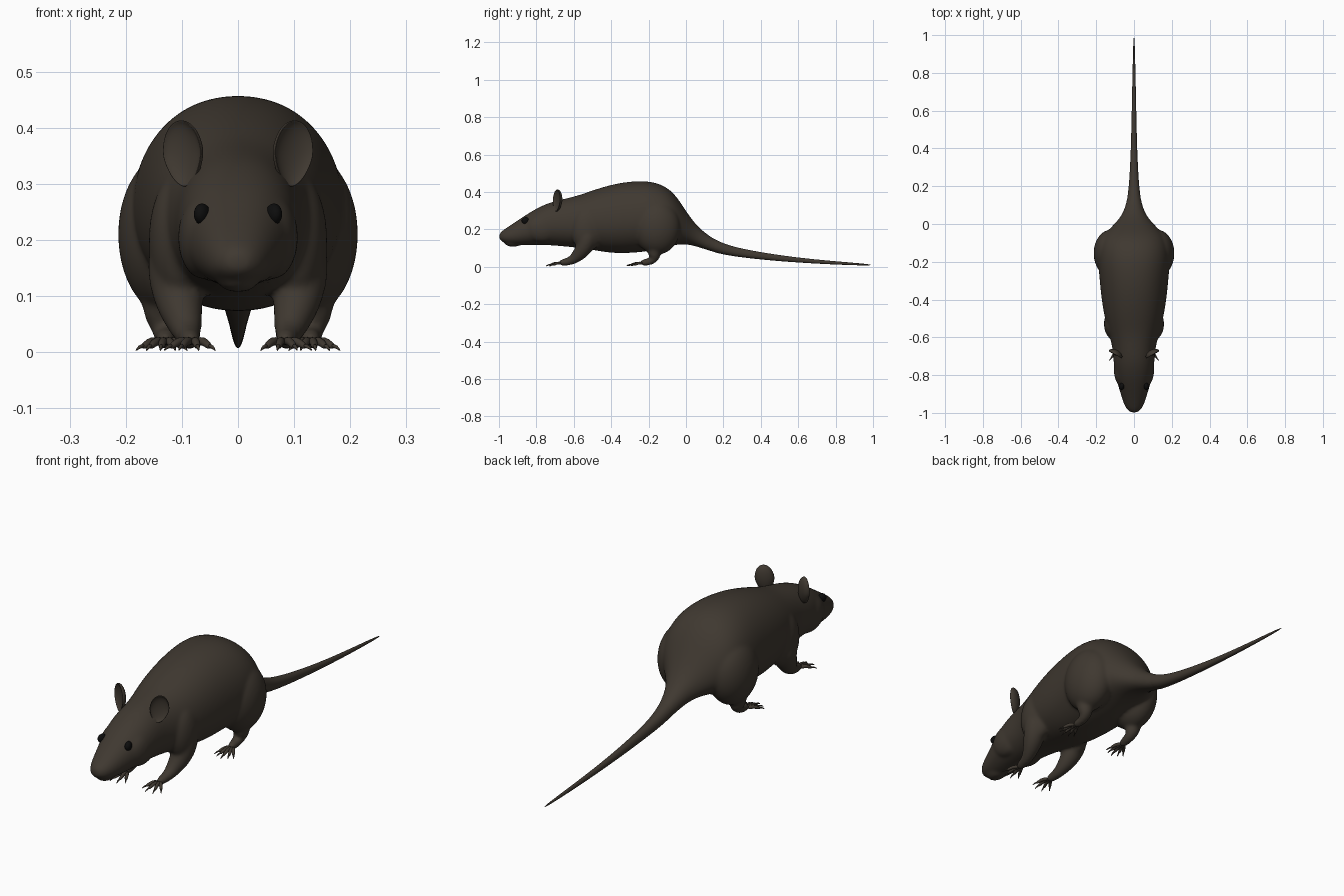
import bpy, bmesh, math
from mathutils import Vector, Matrix

cube = bpy.data.objects.get("Cube")
if cube:
    bpy.data.objects.remove(cube, do_unlink=True)


def material(name, rgb, rough):
    m = bpy.data.materials.new(name)
    m.use_nodes = True
    m.diffuse_color = (*rgb, 1)
    node = m.node_tree.nodes["Principled BSDF"]
    node.inputs["Base Color"].default_value = (*rgb, 1)
    node.inputs["Roughness"].default_value = rough
    return m


FUR = material("dark brown fur", (0.05, 0.04, 0.03), 0.8)
EYE = material("black eye", (0.004, 0.004, 0.004), 0.4)


def finish(name, bm, mat=FUR, levels=0):
    bmesh.ops.recalc_face_normals(bm, faces=bm.faces)
    for f in bm.faces:
        f.smooth = True
    me = bpy.data.meshes.new(name)
    bm.to_mesh(me)
    bm.free()
    me.materials.append(mat)
    ob = bpy.data.objects.new(name, me)
    bpy.context.collection.objects.link(ob)
    if levels:
        ob.modifiers.new("Subdivision", 'SUBSURF').levels = levels
        ob.modifiers[-1].render_levels = levels
    return ob


def loft(name, rings, levels=2):
    """Skin a list of equal point rings and cap both ends."""
    bm = bmesh.new()
    loops = [[bm.verts.new(p) for p in ring] for ring in rings]
    n = len(loops[0])
    for a, b in zip(loops, loops[1:]):
        for i in range(n):
            j = (i + 1) % n
            bm.faces.new((a[i], a[j], b[j], b[i]))
    bm.faces.new(loops[0])
    bm.faces.new(loops[-1])
    return finish(name, bm, levels=levels)


def tube(name, points, radii, sides=10, levels=2):
    pts = [Vector(p) for p in points]
    rings = []
    for i, (p, r) in enumerate(zip(pts, radii)):
        d = pts[min(i + 1, len(pts) - 1)] - pts[max(i - 1, 0)]
        q = d.to_track_quat('Z', 'Y')
        rings.append([p + q @ Vector((r * math.cos(t), r * math.sin(t), 0))
                      for t in (math.tau * k / sides for k in range(sides))])
    return loft(name, rings, levels)


def ball(name, centre, size, mat=FUR, rot=(0, 0, 0)):
    bm = bmesh.new()
    bmesh.ops.create_uvsphere(bm, u_segments=32, v_segments=20, radius=1)
    ob = finish(name, bm, mat)
    ob.location, ob.scale, ob.rotation_euler = centre, size, rot
    return ob


# Body stations from nose to tail tip: y, bottom, top, half width
STATIONS = [
    (-1, .145, .178, .018), (-.98, .13, .195, .042), (-.94, .116, .222, .06),
    (-.88, .114, .262, .077), (-.82, .116, .302, .097), (-.74, .115, .343, .11),
    (-.66, .108, .363, .113), (-.58, .1, .381, .135), (-.5, .088, .411, .157),
    (-.4, .07, .442, .174), (-.3, .07, .46, .184), (-.2, .08, .462, .193),
    (-.12, .1, .44, .187), (-.06, .115, .392, .165), (-.01, .12, .315, .115),
    (.04, .113, .24, .068), (.1, .093, .181, .043), (.18, .068, .13, .029),
    (.28, .052, .1, .022), (.42, .036, .074, .016), (.6, .022, .048, .012),
    (.8, .011, .029, .008), (1, .005, .013, .003),
]


def section(y, low, high, half, sides=20):
    """Rounded slice whose widest point lies a little below its middle."""
    mid = low + (high - low) * .46
    ring = []
    for k in range(sides):
        t = math.tau * k / sides
        c, s = math.cos(t), math.sin(t)
        c = math.copysign(abs(c) ** .92, c)
        s = math.copysign(abs(s) ** .96, s)
        ring.append(Vector((half * c, y, mid + s * ((high - mid) if s > 0 else (mid - low)))))
    return ring


parts = [loft("body", [section(*s) for s in STATIONS if s[0] < .3])]
loft("tail", [section(*s) for s in STATIONS if s[0] > .09])

# Nose and lower jaw
parts.append(ball("nose", (0, -.985, .168), (.022, .014, .014)))
parts.append(ball("jaw", (0, -.925, .125), (.035, .045, .018)))

for side, s in (("left", 1), ("right", -1)):
    # Cheek, shoulder and haunch masses
    parts.append(ball(side + "_cheek", (s * .062, -.77, .205), (.045, .09, .075)))
    parts.append(ball(side + "_shoulder", (s * .103, -.53, .2), (.056, .085, .12)))
    parts.append(ball(side + "_haunch", (s * .122, -.155, .21), (.092, .125, .145)))

    # Legs bending down into flat feet
    parts.append(tube(side + "_front_leg",
        [(s * .108, -.52, .2), (s * .11, -.53, .13), (s * .105, -.555, .085),
         (s * .094, -.59, .048), (s * .088, -.625, .026), (s * .083, -.685, .02)],
        [.06, .055, .045, .033, .023, .018]))
    parts.append(tube(side + "_hind_leg",
        [(s * .13, -.16, .2), (s * .14, -.16, .12), (s * .136, -.175, .075),
         (s * .128, -.165, .045), (s * .127, -.19, .026), (s * .131, -.25, .02)],
        [.085, .07, .043, .03, .023, .018]))

    # Splayed toes with pointed claws
    for foot, x, y, count in (("front", .082, -.675, 4), ("hind", .132, -.24, 5)):
        for k in range(count):
            f = k / (count - 1) * 2 - 1
            a = f * .55 + .08
            reach = .062 - .018 * abs(f)
            def at(d, z):
                return (s * (x + f * .013 + math.sin(a) * d), y - math.cos(a) * d, z)
            tube(f"{side}_{foot}_toe_{k + 1}",
                 [at(-.01, .018), at(reach * .35, .021), at(reach * .75, .013), at(reach, .009)],
                 [.009, .008, .0075, .004], 8, 1)
            tube(f"{side}_{foot}_claw_{k + 1}",
                 [at(reach * .85, .012), at(reach + .008, .01), at(reach + .02, .002)],
                 [.005, .004, .0008], 6, 1)

    # Cupped ear: the front half of a flattened ball is pushed inwards
    bm = bmesh.new()
    bmesh.ops.create_uvsphere(bm, u_segments=32, v_segments=24, radius=1)
    for v in bm.verts:
        if v.co.z > .2:
            v.co.z = .2 - .75 * (v.co.z - .2)
        narrow = 1 - .22 * max(0, -v.co.y)
        v.co = Vector((v.co.x * .04 * narrow, v.co.y * .06, v.co.z * .024))
    up = Vector((s * .1, .08, 1)).normalized()
    out = Vector((s * .5, -.85, .1))
    across = up.cross(out).normalized()
    out = across.cross(up)
    frame = Matrix((across, up, out)).transposed().to_4x4()
    bm.transform(Matrix.Translation((s * .098, -.69, .354)) @ frame)
    finish(side + "_ear", bm, levels=1)

    # Eye set into the side of the head
    ball(side + "_eye", (s * .064, -.858, .246), (.014, .021, .019), EYE, (0, 0, s * .3))

# Fuse the body masses into one soft skin
bpy.ops.object.select_all(action='DESELECT')
for ob in parts:
    ob.select_set(True)
bpy.context.view_layer.objects.active = parts[0]
bpy.ops.object.convert(target='MESH')
bpy.ops.object.join()
skin = bpy.context.view_layer.objects.active
skin.name = "body"
remesh = skin.modifiers.new("Fuse", 'REMESH')
remesh.mode = 'VOXEL'
remesh.voxel_size = .0065
remesh.use_smooth_shade = True
soft = skin.modifiers.new("Soften", 'SMOOTH')
soft.factor = .5
soft.iterations = 14
